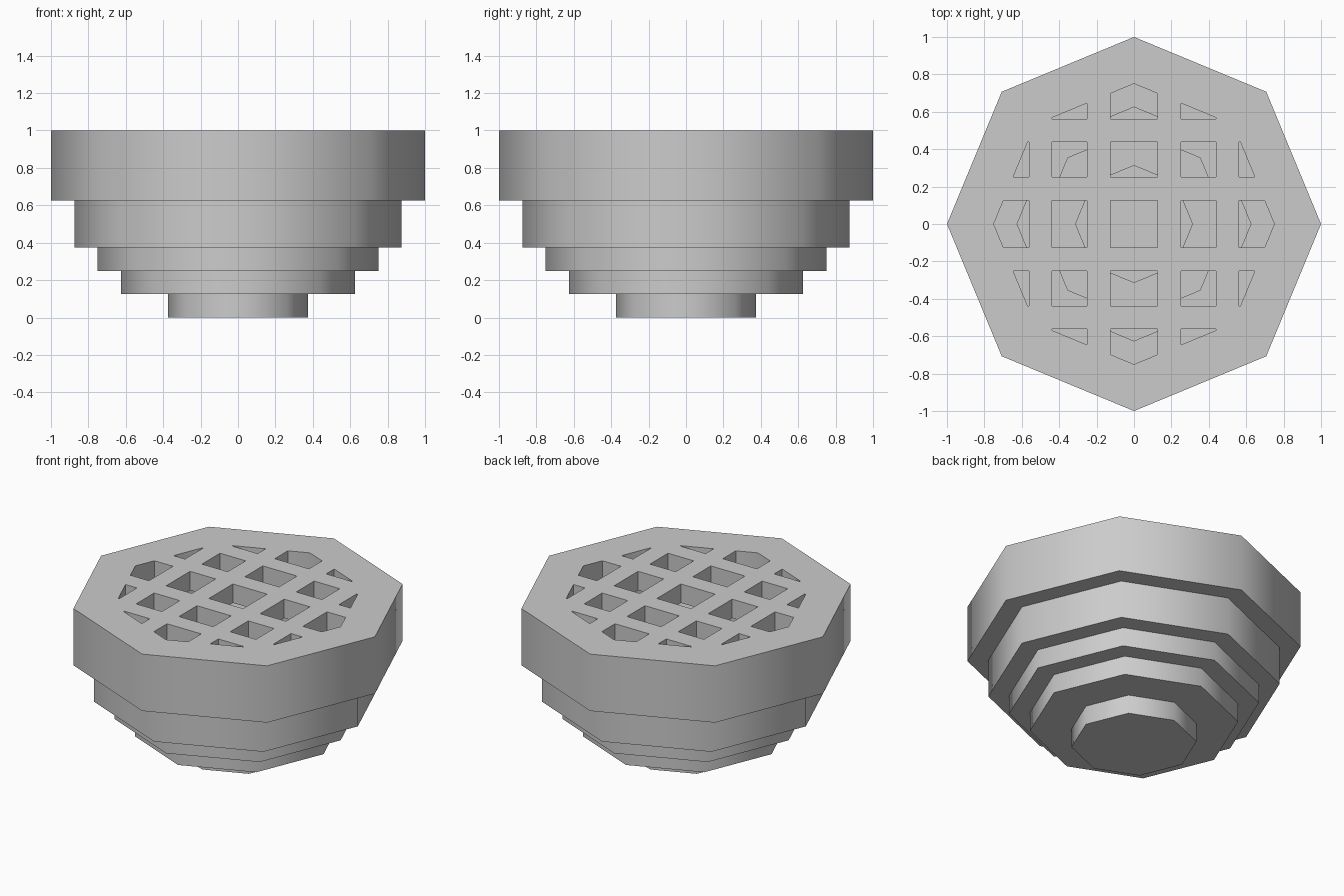
import bpy, bmesh
from math import cos, sin, pi
from mathutils import Vector

if "Cube" in bpy.data.objects:
    bpy.data.objects.remove(bpy.data.objects["Cube"])

SIDES = 8


def add_object(name, bm):
    bmesh.ops.recalc_face_normals(bm, faces=bm.faces)
    mesh = bpy.data.meshes.new(name)
    bm.to_mesh(mesh)
    bm.free()
    obj = bpy.data.objects.new(name, mesh)
    bpy.context.collection.objects.link(obj)
    return obj


def lathe(name, profile):
    """Turn an (r, z) profile into an octagonal shell, capped at both ends."""
    bm = bmesh.new()
    rings = [[bm.verts.new((r * cos(2 * pi * i / SIDES), r * sin(2 * pi * i / SIDES), z))
              for i in range(SIDES)] for r, z in profile]
    for a, b in zip(rings, rings[1:]):
        for i in range(SIDES):
            j = (i + 1) % SIDES
            bm.faces.new((a[i], a[j], b[j], b[i]))
    bm.faces.new(rings[0])
    bm.faces.new(rings[-1])
    return add_object(name, bm)


# Stepped bowl: outer steps going up, inner steps going down
outer = [(0.375, 0, 0.125), (0.625, 0.125, 0.25), (0.75, 0.25, 0.375),
         (0.875, 0.375, 0.625), (1.0, 0.625, 1.0)]
inner = [(0.75, 1.0, 0.625), (0.625, 0.625, 0.375), (0.5, 0.375, 0.25), (0.3125, 0.25, 0.125)]
bowl = lathe("stepped_bowl", [(r, z) for r, z0, z1 in outer + inner for z in (z0, z1)])

# Grate: lattice of bars, trimmed to the octagonal opening
TOP, THICK, OPENING = 1.0, 0.125, 0.75
half = [0.125, 0.25, 0.4375, 0.5625, 0.76]
lines = [-v for v in reversed(half)] + half
bm = bmesh.new()
grid = [[bm.verts.new((x, y, TOP)) for y in lines] for x in lines]
for i in range(len(lines) - 1):
    for j in range(len(lines) - 1):
        if i % 2 or j % 2:
            bm.faces.new((grid[i][j], grid[i + 1][j], grid[i + 1][j + 1], grid[i][j + 1]))
bmesh.ops.delete(bm, geom=[v for v in bm.verts if not v.link_faces], context='VERTS')
ext = bmesh.ops.extrude_face_region(bm, geom=bm.faces[:], use_keep_orig=True)
low = [g for g in ext["geom"] if isinstance(g, bmesh.types.BMVert)]
bmesh.ops.translate(bm, verts=low, vec=(0, 0, -THICK))
for k in range(SIDES):
    a = 2 * pi * (k + 0.5) / SIDES
    n = Vector((cos(a), sin(a), 0))
    bmesh.ops.bisect_plane(bm, geom=bm.verts[:] + bm.edges[:] + bm.faces[:],
                           plane_co=n * OPENING * cos(pi / SIDES), plane_no=n, clear_outer=True)
bmesh.ops.dissolve_limit(bm, angle_limit=0.01, verts=bm.verts[:], edges=bm.edges[:])
add_object("grate", bm)

# Smooth round the octagon, sharp at the steps
bpy.ops.object.select_all(action='DESELECT')
bowl.select_set(True)
bpy.context.view_layer.objects.active = bowl
bpy.ops.object.shade_smooth_by_angle(angle=pi / 3)
